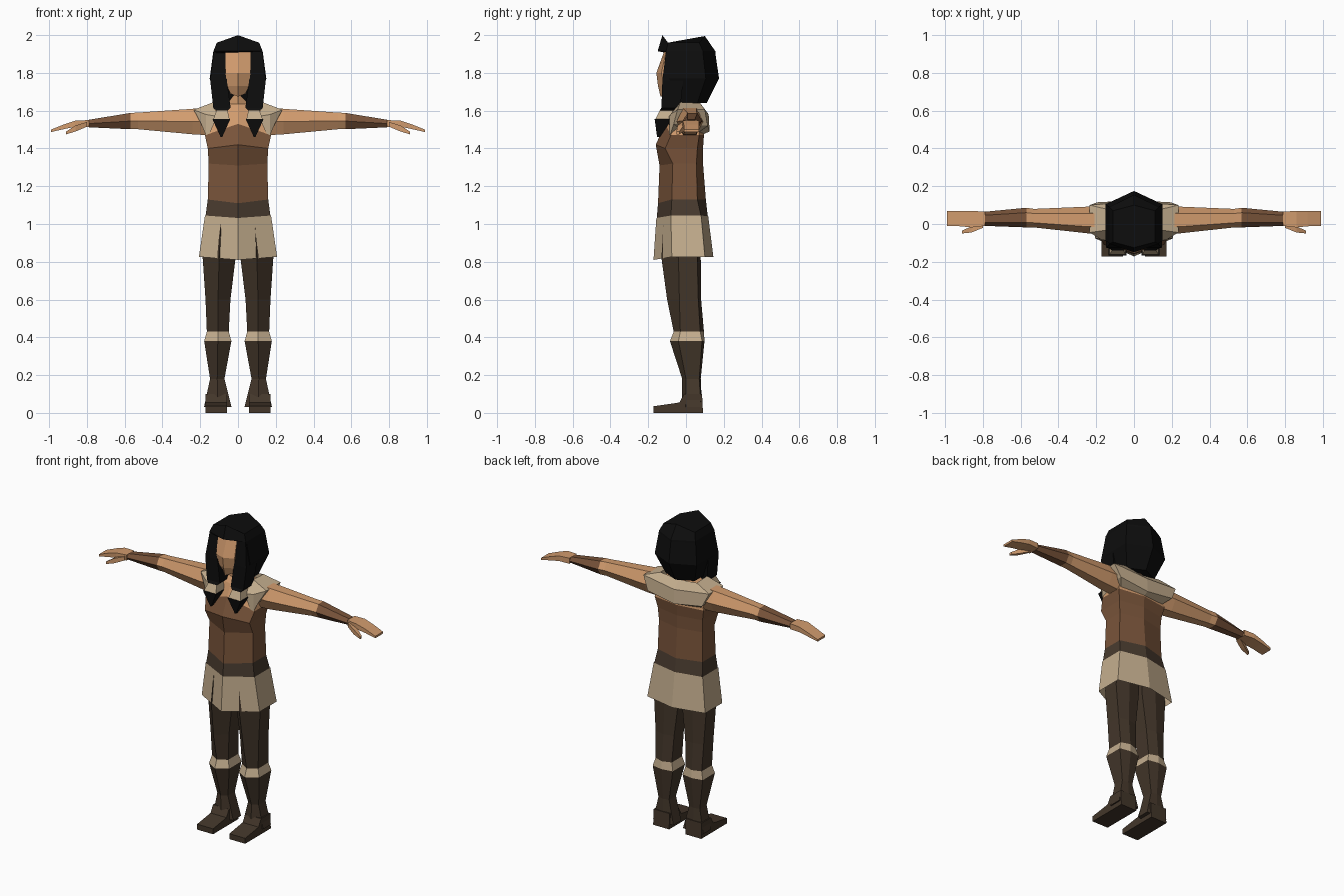
import bpy, bmesh, math


def material(name, rgb):
    m = bpy.data.materials.new(name)
    m.diffuse_color = (*rgb, 1)
    return m


SKIN = material("skin", (0.64, 0.33, 0.155))
FUR = material("tan_fur", (0.55, 0.42, 0.27))
BROWN = material("brown_leather", (0.19, 0.088, 0.042))
BELT = material("dark_belt", (0.065, 0.043, 0.028))
BOOT = material("dark_hide", (0.056, 0.037, 0.023))
HAIR = material("black_hair", (0.004, 0.004, 0.004))


def loft(name, rings, mats, bottom=True, top=True):
    """Skin a list of rings; mats gives one material per band."""
    bm = bmesh.new()
    used = list(dict.fromkeys(mats))
    vs = [[bm.verts.new(p) for p in r] for r in rings]
    n = len(rings[0])
    for a, b, m in zip(vs, vs[1:], mats):
        for i in range(n):
            j = (i + 1) % n
            bm.faces.new((a[i], a[j], b[j], b[i])).material_index = used.index(m)
    if bottom:
        bm.faces.new(vs[0][::-1]).material_index = used.index(mats[0])
    if top:
        bm.faces.new(vs[-1]).material_index = used.index(mats[-1])
    bmesh.ops.recalc_face_normals(bm, faces=bm.faces[:])
    me = bpy.data.meshes.new(name)
    bm.to_mesh(me)
    bm.free()
    for m in used:
        me.materials.append(m)
    ob = bpy.data.objects.new(name, me)
    bpy.context.collection.objects.link(ob)
    return ob


def hexa(cx, hw, yf, sf, sb, yb, z, zf=None, zb=None):
    """Six-sided body ring: front ridge, side corners, back ridge."""
    zf = z if zf is None else zf
    zb = z if zb is None else zb
    return [(cx, yf, zf), (cx + hw, sf, z), (cx + hw, sb, z),
            (cx, yb, zb), (cx - hw, sb, z), (cx - hw, sf, z)]


def box_z(cx, hx, cy, hy, z):
    return [(cx - hx, cy - hy, z), (cx + hx, cy - hy, z),
            (cx + hx, cy + hy, z), (cx - hx, cy + hy, z)]


def ring_x(x, y0, y1, z0, z1, n=6):
    """Limb ring around the x axis fitted to given limits."""
    cy, cz, hy, hz = (y0 + y1) / 2, (z0 + z1) / 2, (y1 - y0) / 2, (z1 - z0) / 2
    if n == 4:
        return [(x, y0, z0), (x, y1, z0), (x, y1, z1), (x, y0, z1)]
    return [(x, cy + hy * math.cos(k * math.pi / 3),
             cz + hz * math.sin(k * math.pi / 3) / 0.866) for k in range(6)]


def pair(name, rings, mats):
    """Build a part on both sides of the body."""
    for side, s in (("left", 1), ("right", -1)):
        loft(f"{side}_{name}", [[(s * x, y, z) for x, y, z in r] for r in rings], mats)


# Torso: belt, tunic, bare upper chest and neck
loft("torso", [
    hexa(0, 0.172, -0.155, -0.08, 0.08, 0.115, 1.04, 1.03),
    hexa(0, 0.160, -0.148, -0.075, 0.06, 0.105, 1.13, 1.11),
    hexa(0, 0.155, -0.14, -0.07, 0.055, 0.09, 1.32, 1.31),
    hexa(0, 0.160, -0.16, -0.11, 0.06, 0.09, 1.40, 1.42),
    hexa(0, 0.175, -0.11, -0.08, 0.07, 0.095, 1.47, 1.53, 1.47),
    hexa(0, 0.140, -0.075, -0.04, 0.06, 0.085, 1.60),
    hexa(0, 0.055, -0.055, -0.03, 0.04, 0.06, 1.635),
    hexa(0, 0.045, -0.06, -0.03, 0.04, 0.06, 1.72),
], [BELT, BROWN, BROWN, BROWN, SKIN, SKIN, SKIN])

# Flared skirt, open underneath
loft("skirt", [
    hexa(0, 0.207, -0.172, -0.075, 0.10, 0.145, 0.826, 0.81),
    hexa(0, 0.175, -0.157, -0.08, 0.08, 0.117, 1.045, 1.032),
], [FUR], bottom=False, top=False)

# Legs with knee cuffs and boot shafts
pair("leg", [
    hexa(0.107, 0.073, -0.02, 0.0, 0.08, 0.085, 0.03),
    hexa(0.110, 0.038, -0.02, 0.0, 0.07, 0.078, 0.18),
    hexa(0.107, 0.072, -0.085, -0.04, 0.085, 0.098, 0.38),
    hexa(0.107, 0.058, -0.065, -0.03, 0.075, 0.095, 0.43),
    hexa(0.106, 0.066, -0.10, -0.035, 0.065, 0.08, 0.60),
    hexa(0.100, 0.087, -0.13, -0.04, 0.06, 0.078, 0.82),
    hexa(0.090, 0.085, -0.12, -0.04, 0.06, 0.078, 1.00),
], [BOOT, BOOT, FUR, BOOT, BOOT, BOOT])

# Feet: side profile swept across the width
FOOT = [(-0.172, 0), (0.09, 0), (0.085, 0.10), (-0.01, 0.10), (-0.035, 0.055), (-0.172, 0.035)]
pair("foot", [[(x, y, z) for y, z in FOOT] for x in (0.058, 0.172)], [BOOT])

# Arms with leather bracers
pair("arm", [
    ring_x(0.15, -0.05, 0.09, 1.47, 1.62),
    ring_x(0.24, -0.05, 0.092, 1.475, 1.61),
    ring_x(0.53, -0.018, 0.08, 1.502, 1.59),
    ring_x(0.57, -0.018, 0.086, 1.502, 1.588),
    ring_x(0.79, -0.01, 0.065, 1.512, 1.552),
], [SKIN, SKIN, SKIN, BROWN])

# Hands and thumbs
pair("hand", [
    ring_x(0.79, -0.01, 0.065, 1.514, 1.550, 4),
    ring_x(0.86, -0.018, 0.07, 1.515, 1.548, 4),
    ring_x(0.92, -0.012, 0.07, 1.503, 1.528, 4),
    ring_x(0.99, -0.01, 0.068, 1.487, 1.500, 4),
], [SKIN] * 3)
pair("thumb", [
    ring_x(0.80, -0.02, 0.015, 1.515, 1.54, 4),
    ring_x(0.86, -0.045, -0.012, 1.49, 1.522, 4),
    ring_x(0.91, -0.05, -0.035, 1.475, 1.49, 4),
], [SKIN] * 2)

# Fur shawl running from one chest side, behind the neck, to the other
HALF = [
    [(0.11, -0.09, 1.57), (0.17, -0.085, 1.58), (0.17, -0.085, 1.47), (0.15, -0.09, 1.48)],
    [(0.13, -0.03, 1.645), (0.235, -0.045, 1.605), (0.195, -0.065, 1.53), (0.15, -0.03, 1.50)],
    [(0.13, 0.075, 1.64), (0.235, 0.10, 1.605), (0.195, 0.115, 1.52), (0.15, 0.06, 1.48)],
]
BACK = [(0, 0.07, 1.625), (0, 0.12, 1.58), (0, 0.125, 1.49), (0, 0.08, 1.47)]
OTHER = [[(-x, y, z) for x, y, z in r] for r in reversed(HALF)]
loft("fur_shawl", HALF + [BACK] + OTHER, [FUR] * 6)

# Face
loft("face", [
    hexa(0, 0.04, -0.135, -0.10, 0.0, 0.03, 1.69, 1.675),
    hexa(0, 0.058, -0.148, -0.115, 0.0, 0.03, 1.73),
    hexa(0, 0.066, -0.157, -0.13, 0.0, 0.03, 1.80),
    hexa(0, 0.066, -0.115, -0.105, 0.0, 0.03, 1.915),
], [SKIN] * 3)

# Hair: cap with a jutting fringe
loft("hair_cap", [
    hexa(0, 0.105, -0.03, -0.03, 0.06, 0.11, 1.64),
    hexa(0, 0.150, -0.085, -0.09, 0.105, 0.175, 1.77),
    hexa(0, 0.132, -0.09, -0.10, 0.09, 0.155, 1.905),
    hexa(0, 0.130, -0.15, -0.105, 0.09, 0.155, 1.915),
    hexa(0, 0.112, -0.125, -0.095, 0.07, 0.10, 1.96, 2.0, 1.995),
], [HAIR] * 4)

# Front locks, tied with fur and ending in points
pair("hair_lock", [
    box_z(0.088, 0.044, -0.12, 0.045, 1.55),
    box_z(0.085, 0.030, -0.105, 0.035, 1.60),
    box_z(0.085, 0.046, -0.08, 0.05, 1.615),
    box_z(0.103, 0.044, -0.07, 0.055, 1.76),
    box_z(0.096, 0.032, -0.07, 0.035, 1.92),
], [FUR, HAIR, HAIR, HAIR])
pair("lock_tip", [
    box_z(0.088, 0.004, -0.145, 0.008, 1.46),
    box_z(0.088, 0.047, -0.12, 0.046, 1.555),
], [HAIR])
